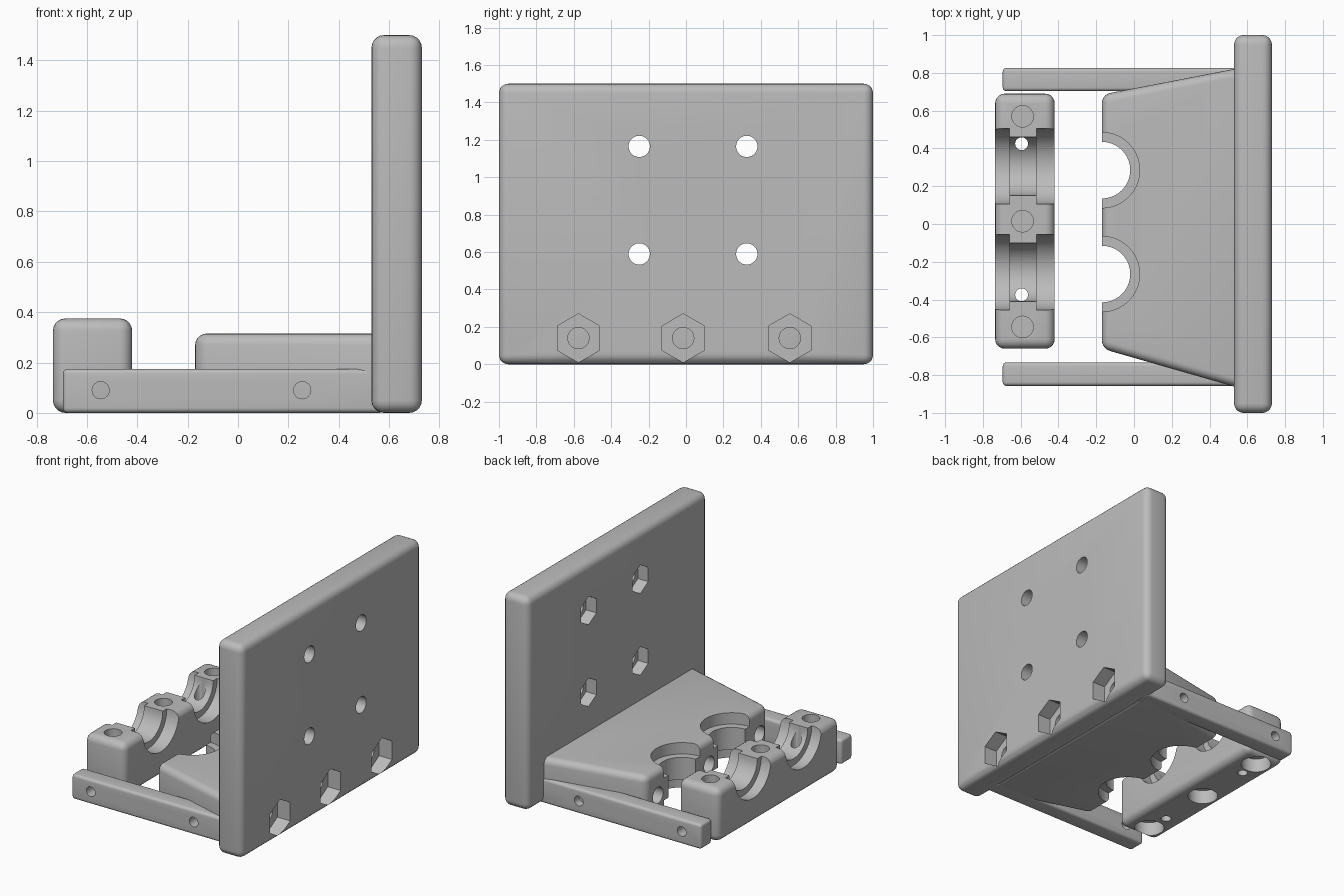
import bpy, bmesh
from math import pi
from mathutils import Matrix

old = bpy.data.objects.get("Cube")
if old:
    bpy.data.objects.remove(old, do_unlink=True)

grey = bpy.data.materials.new("plain grey")
grey.use_nodes = True
GREY = (0.5, 0.5, 0.5, 1)
grey.diffuse_color = GREY
grey.node_tree.nodes["Principled BSDF"].inputs["Base Color"].default_value = GREY


def make_object(name, bm):
    bmesh.ops.recalc_face_normals(bm, faces=bm.faces)
    mesh = bpy.data.meshes.new(name)
    bm.to_mesh(mesh)
    bm.free()
    obj = bpy.data.objects.new(name, mesh)
    bpy.context.collection.objects.link(obj)
    mesh.materials.append(grey)
    return obj


def rounded_prism(name, outline, height, radius):
    """Extrude a floor outline upwards and round all its edges."""
    bm = bmesh.new()
    base = bm.faces.new([bm.verts.new((x, y, 0)) for x, y in outline])
    top = bmesh.ops.extrude_face_region(bm, geom=[base])["geom"]
    bmesh.ops.translate(bm, vec=(0, 0, height),
                        verts=[v for v in top if isinstance(v, bmesh.types.BMVert)])
    bmesh.ops.recalc_face_normals(bm, faces=bm.faces)
    bmesh.ops.bevel(bm, geom=bm.edges[:], offset=radius, segments=5,
                    profile=0.5, affect='EDGES')
    return make_object(name, bm)


def rounded_box(name, x0, x1, y0, y1, height, radius):
    return rounded_prism(name, [(x0, y0), (x1, y0), (x1, y1), (x0, y1)], height, radius)


def drill(obj, axis, start, end, centre, radius, sides=40):
    """Cut a round or hexagonal hole along an axis; centre holds the other two coordinates."""
    turn = {'X': Matrix.Rotation(pi / 2, 4, 'Y'),
            'Y': Matrix.Rotation(pi / 2, 4, 'X'), 'Z': Matrix()}[axis]
    spot = list(centre)
    spot.insert('XYZ'.index(axis), (start + end) / 2)
    # six-sided cutters stand on a point
    spin = Matrix.Rotation(pi / 2 if sides == 6 else 0, 4, 'Z')
    if sides == 6:
        spin = Matrix.Rotation(0, 4, 'Z')
    bm = bmesh.new()
    bmesh.ops.create_cone(bm, cap_ends=True, segments=sides, radius1=radius,
                          radius2=radius, depth=abs(end - start),
                          matrix=Matrix.Translation(spot) @ turn @ spin)
    # turn flat-topped hexagons so that a corner points up
    if sides == 6:
        height = max(v.co.z for v in bm.verts) - spot[2]
        if height < radius * 0.95:
            bmesh.ops.rotate(bm, cent=spot, verts=bm.verts,
                             matrix=Matrix.Rotation(pi / 6, 3, axis))
    cutter = make_object("hole_cutter", bm)
    cutter.hide_render = True
    mod = obj.modifiers.new("hole", 'BOOLEAN')
    mod.operation, mod.solver, mod.object = 'DIFFERENCE', 'EXACT', cutter
    bpy.context.view_layer.objects.active = obj
    bpy.ops.object.modifier_apply(modifier=mod.name)
    bpy.data.objects.remove(cutter, do_unlink=True)


BOLT = 0.057
bolt_rows = (-0.575, -0.015, 0.555)

# Upright back plate with four nut pockets inside and three outside
plate = rounded_box("mounting_plate", 0.53, 0.73, -1, 1, 1.5, 0.05)
for y in (-0.25, 0.325):
    for z in (0.59, 1.165):
        drill(plate, 'X', 0.4, 0.9, (y, z), BOLT)
        drill(plate, 'X', 0.45, 0.61, (y, z), 0.1, 6)
for y in bolt_rows:
    drill(plate, 'X', 0.4, 0.9, (y, 0.14), BOLT)
    drill(plate, 'X', 0.63, 0.9, (y, 0.14), 0.13, 6)

# Tapered block holding two half-round rod seats
block = rounded_prism("tapered_block", [(-0.17, -0.66), (0.58, -0.875),
                                        (0.58, 0.83), (-0.17, 0.685)], 0.315, 0.045)
for y in (-0.265, 0.285):
    drill(block, 'Z', -0.1, 0.5, (-0.17, y), 0.15)
    drill(block, 'Z', 0.235, 0.5, (-0.17, y), 0.2)
    drill(block, 'Z', -0.1, 0.08, (-0.17, y), 0.2)
for y in bolt_rows:
    drill(block, 'X', -0.4, 0.7, (y, 0.14), BOLT)

# Loose clamp with matching seats, bolt holes and counterbores
clamp = rounded_box("rod_clamp", -0.735, -0.42, -0.66, 0.69, 0.375, 0.05)
for y in (-0.255, 0.305):
    drill(clamp, 'X', -0.9, -0.3, (y, 0.375), 0.155)
    drill(clamp, 'X', -0.9, -0.66, (y, 0.375), 0.2)
    drill(clamp, 'X', -0.515, -0.3, (y, 0.375), 0.2)
for y in (-0.545, 0.015, 0.57):
    drill(clamp, 'Z', 0.12, 0.6, (-0.59, y), BOLT)
    drill(clamp, 'Z', -0.1, 0.1, (-0.59, y), 0.1)
for y in (-0.375, 0.425):
    drill(clamp, 'Z', -0.1, 0.6, (-0.595, y), 0.034)

# Drilled side rails
parts = [plate, block, clamp]
for name, y in (("right_rail", -0.795), ("left_rail", 0.765)):
    rail = rounded_box(name, -0.695, 0.58, y - 0.062, y + 0.062, 0.175, 0.02)
    for x in (-0.545, 0.255):
        drill(rail, 'Y', y - 0.1, y + 0.1, (x, 0.09), 0.034)
    parts.append(rail)

# Smooth the rounded edges, keep hole rims sharp
for obj in parts:
    bpy.ops.object.select_all(action='DESELECT')
    obj.select_set(True)
    bpy.context.view_layer.objects.active = obj
    bpy.ops.object.shade_smooth_by_angle(angle=0.6)
